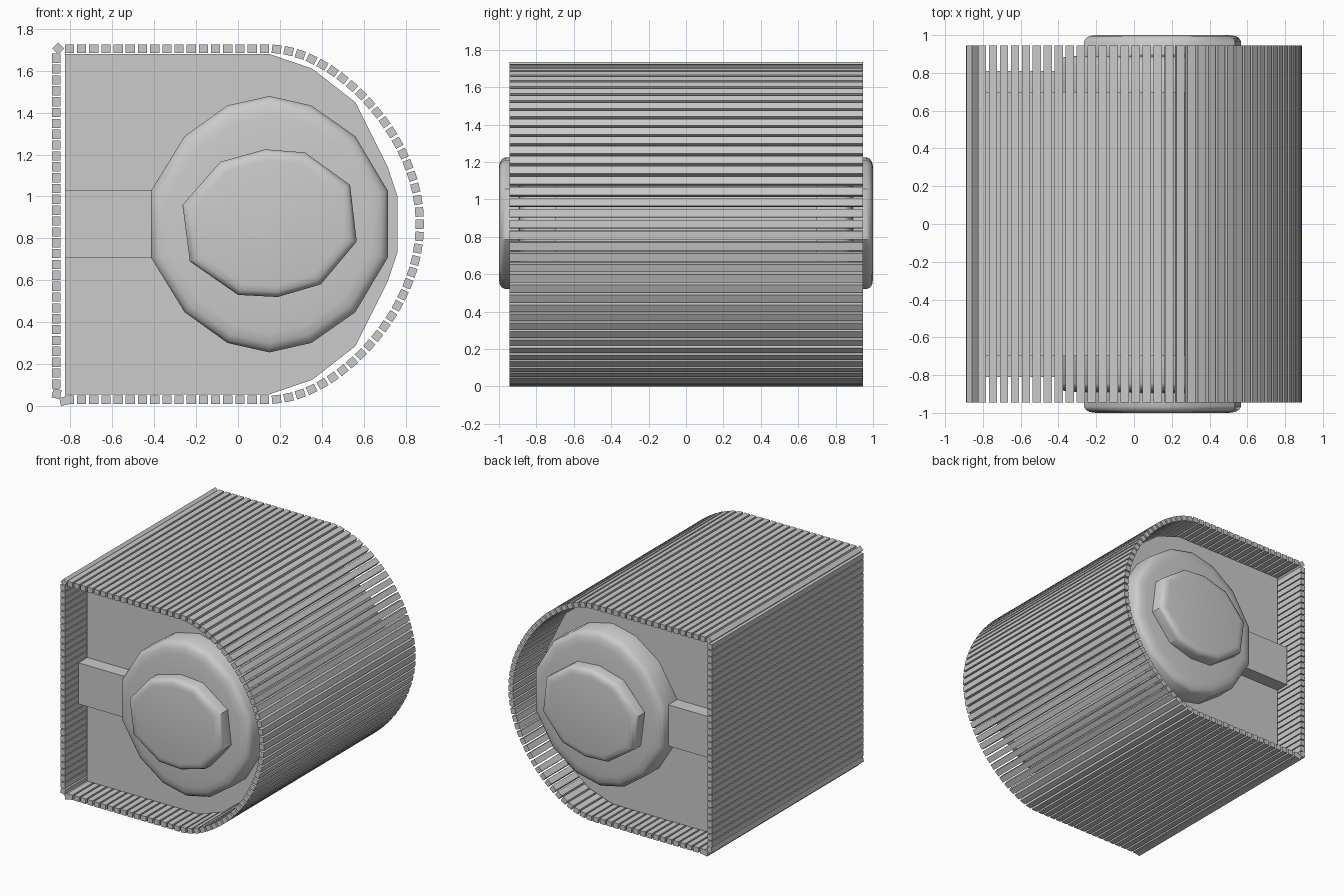
import bpy, bmesh, math
from mathutils import Vector
from mathutils.geometry import interpolate_bezier

if "Cube" in bpy.data.objects:
    bpy.data.objects.remove(bpy.data.objects["Cube"])

MID = 0.8675   # height of the horizontal symmetry line


def make_object(name, bm, smooth=None):
    bmesh.ops.recalc_face_normals(bm, faces=bm.faces)
    mesh = bpy.data.meshes.new(name)
    bm.to_mesh(mesh)
    bm.free()
    obj = bpy.data.objects.new(name, mesh)
    bpy.context.collection.objects.link(obj)
    if smooth:
        bpy.ops.object.select_all(action='DESELECT')
        obj.select_set(True)
        bpy.context.view_layer.objects.active = obj
        bpy.ops.object.shade_smooth_by_angle(angle=math.radians(smooth))
    return obj


def loft(bm, outline, steps, centre):
    """Sweep an x/z outline along y through (scale, y) steps, capping both ends."""
    cx, cz = centre
    rings = [[bm.verts.new((cx + (x - cx) * s, y, cz + (z - cz) * s))
              for x, z in outline] for s, y in steps]
    n = len(outline)
    for a, b in zip(rings, rings[1:]):
        for i in range(n):
            bm.faces.new((a[i], a[(i + 1) % n], b[(i + 1) % n], b[i]))
    bm.faces.new(rings[0])
    bm.faces.new(rings[-1])


def mirrored(half):
    """Complete an upper outline (left to right) with its lower mirror image."""
    return half + [(x, 2 * MID - z) for x, z in reversed(half) if abs(z - MID) > 1e-4]


# D-shaped inner body
body = mirrored([(-0.825, 1.68), (0.15, 1.68), (0.355, 1.61), (0.56, 1.45),
                 (0.715, 1.14), (0.762, 1.0)])
bm = bmesh.new()
loft(bm, body, [(1, -0.7), (1, 0.7)], (0, MID))
make_object("inner_body", bm)

# Hubs, caps and arms on both ends
hub = [(0.15 + dx, MID + dz) for dx, dz in
       [(-0.565, 0.16), (-0.405, 0.42), (-0.2, 0.567), (0, 0.612),
        (0.2, 0.567), (0.41, 0.42), (0.565, 0.16)]]
hub = hub + [(x, 2 * MID - z) for x, z in reversed(hub)]
cap = [(-0.265, 0.96), (-0.085, 1.165), (0.13, 1.225), (0.32, 1.21), (0.535, 1.055),
       (0.567, 0.785), (0.395, 0.58), (0.19, 0.52), (0.0, 0.53), (-0.23, 0.69)]
arm = mirrored([(-0.825, 1.03), (-0.38, 1.03)])
for side, label in ((-1, "front"), (1, "back")):
    bm = bmesh.new()
    loft(bm, hub, [(1, side * 0.69), (1, side * 0.845), (0.975, side * 0.868),
                   (0.93, side * 0.882), (0.85, side * 0.89), (0.5, side * 0.895)],
         (0.15, MID))
    make_object(label + "_hub", bm, 35)

    bm = bmesh.new()
    loft(bm, cap, [(1, side * 0.88), (1, side * 0.965), (0.975, side * 0.984),
                   (0.93, side * 0.995), (0.85, side * 1.0)], (0.15, MID))
    make_object(label + "_cap", bm, 32)

    bm = bmesh.new()
    loft(bm, arm, [(1, side * 0.69), (1, side * 0.81)], (0, MID))
    make_object(label + "_arm", bm)


# Slatted shell
def slat(bm, x, z, angle, length=0.044, thick=0.04):
    c, s = math.cos(angle), math.sin(angle)
    outline = [(x + u * c - v * s, z + u * s + v * c)
               for u, v in ((-length / 2, -thick / 2), (length / 2, -thick / 2),
                            (length / 2, thick / 2), (-length / 2, thick / 2))]
    loft(bm, outline, [(1, -0.945), (1, 0.945)], (x, z))


def resample(path, pitch):
    """Evenly spaced points with tangent angles along a polyline."""
    total = sum((b - a).length for a, b in zip(path, path[1:]))
    count = round(total / pitch)
    step, travelled, k = total / count, 0.0, 0
    for a, b in zip(path, path[1:]):
        d = b - a
        while k <= count and k * step <= travelled + d.length + 1e-6:
            p = a + d * ((k * step - travelled) / d.length)
            yield p.x, p.y, math.atan2(d.y, d.x)
            k += 1
        travelled += d.length


top, bottom = 1.705, 0.03
curve = interpolate_bezier(Vector((0.15, top)), Vector((0.46, top)),
                           Vector((0.868, MID + 0.43)), Vector((0.868, MID)), 40)
curve = [Vector(p[:2]) for p in curve]
lower = [Vector((p.x, 2 * MID - p.y)) for p in reversed(curve[:-1])]
wrap = [Vector((-0.805, top))] + curve + lower + [Vector((-0.805, 2 * MID - top))]

bm = bmesh.new()
for x, z, a in resample(wrap, 0.058):
    slat(bm, x, z, a)
for x, z, a in resample([Vector((-0.868, 0.105)), Vector((-0.868, 1.66))], 0.052):
    slat(bm, x, z, a)
# Turned corner slats
slat(bm, -0.858, 1.707, math.radians(45), 0.04)
slat(bm, -0.866, 0.058, math.radians(78))
slat(bm, -0.828, 0.024, math.radians(12))
make_object("slatted_shell", bm)
